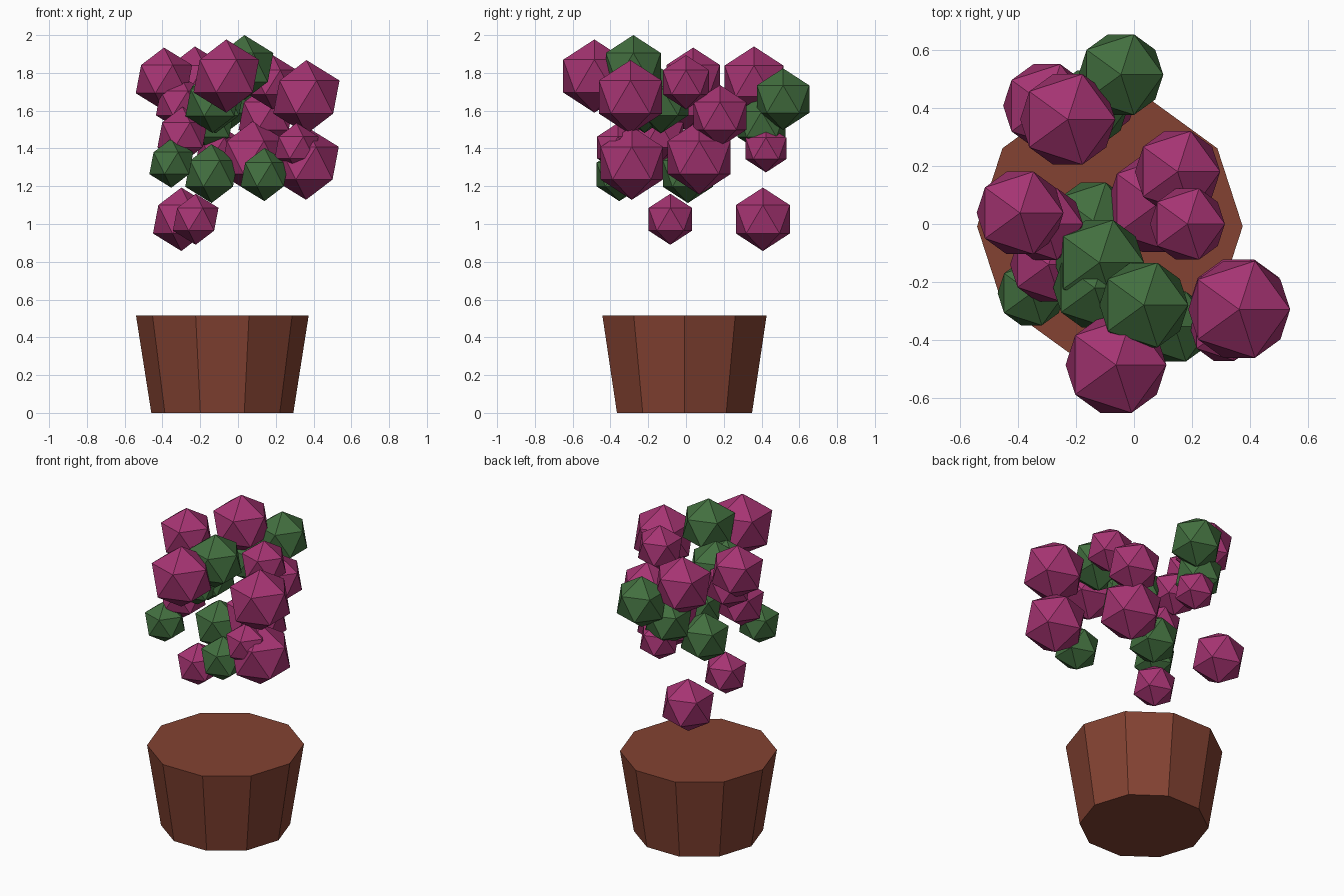
import bpy
from math import radians


def material(name, rgb):
    m = bpy.data.materials.new(name)
    m.diffuse_color = (*rgb, 1)
    return m


brown = material("terracotta", (0.23, 0.055, 0.032))
pink = material("blossom_pink", (0.38, 0.034, 0.17))
green = material("leaf_green", (0.055, 0.16, 0.05))

# Ten-sided tapered pot with a corner on the x axis
bpy.ops.mesh.primitive_cone_add(vertices=10, radius1=0.376, radius2=0.457, depth=0.515,
                                location=(-0.083, -0.008, 0.2575), rotation=(0, 0, radians(90)))
pot = bpy.context.object
pot.name = "pot"
pot.data.materials.append(brown)


def clump(name, mat, x, y, z, r):
    bpy.ops.mesh.primitive_ico_sphere_add(subdivisions=1, radius=r, location=(x, y, z))
    ob = bpy.context.object
    ob.name = name
    ob.data.materials.append(mat)


# Blossoms: x, y, z, radius
blossoms = [
    (-0.392, 0.038, 1.767, 0.167), (-0.228, 0.36, 1.757, 0.183),
    (-0.062, -0.485, 1.783, 0.194), (0.362, -0.294, 1.672, 0.196),
    (0.36, -0.287, 1.322, 0.194), (-0.107, 0.423, 1.4, 0.127),
    (-0.3, 0.407, 1.025, 0.168), (-0.224, -0.083, 1.025, 0.135),
    (0.083, 0.07, 1.352, 0.196), (0.15, 0.18, 1.572, 0.164),
    (0.184, 0.0, 1.75, 0.144), (0.31, -0.36, 1.405, 0.13),
    (-0.294, -0.14, 1.472, 0.148), (-0.305, 0.0, 1.64, 0.145),
]
# Leaves: x, y, z, radius
leaves = [
    (0.034, -0.279, 1.829, 0.171), (-0.045, 0.514, 1.661, 0.163),
    (-0.155, 0.4, 1.528, 0.15), (-0.353, -0.238, 1.322, 0.13),
    (0.14, -0.353, 1.262, 0.141), (-0.14, 0.01, 1.267, 0.156),
    (-0.119, -0.133, 1.652, 0.172), (-0.135, -0.22, 1.642, 0.16),
]
for i, b in enumerate(blossoms):
    clump(f"blossom_{i + 1}", pink, *b)
for i, l in enumerate(leaves):
    clump(f"leaf_clump_{i + 1}", green, *l)
